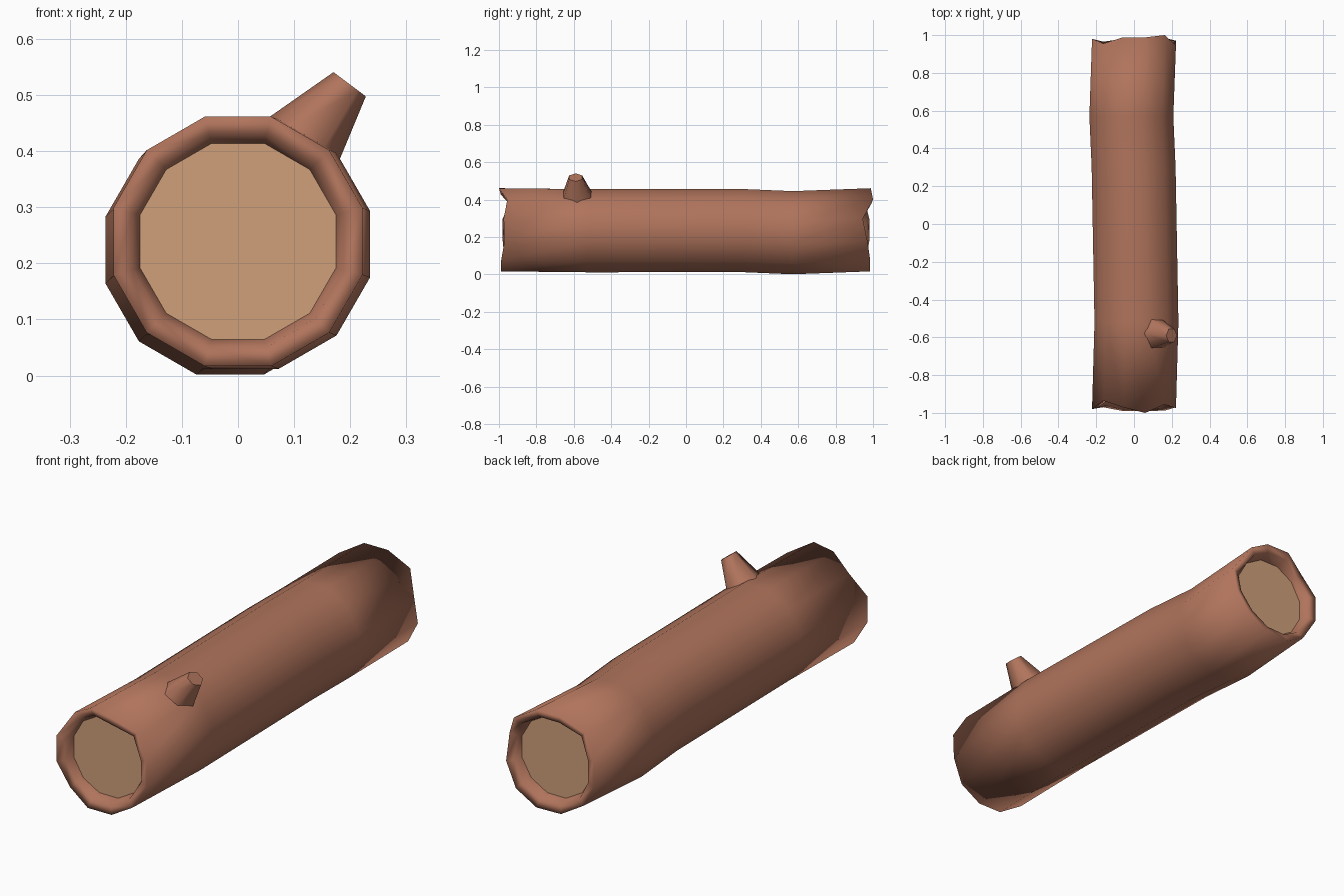
import bpy, bmesh, math
from mathutils import Vector

if "Cube" in bpy.data.objects:
    bpy.data.objects.remove(bpy.data.objects["Cube"])

SIDES = 12


def material(name, rgb):
    m = bpy.data.materials.new(name)
    m.use_nodes = True
    m.diffuse_color = (*rgb, 1)
    m.node_tree.nodes["Principled BSDF"].inputs["Base Color"].default_value = (*rgb, 1)
    return m


def finish(name, bm, mat, smooth):
    bmesh.ops.recalc_face_normals(bm, faces=bm.faces)
    mesh = bpy.data.meshes.new(name)
    bm.to_mesh(mesh)
    bm.free()
    mesh.materials.append(mat)
    for p in mesh.polygons:
        p.use_smooth = smooth
    ob = bpy.data.objects.new(name, mesh)
    bpy.context.collection.objects.link(ob)
    return ob


def ring(bm, x, z, radius, depths):
    """Twelve-sided ring around the y axis; depths gives y per corner."""
    step = math.tau / SIDES
    return [bm.verts.new((x + radius * math.cos((k + .5) * step), y,
                          z + radius * math.sin((k + .5) * step)))
            for k, y in enumerate(depths)]


def bridge(bm, a, b):
    n = len(a)
    for i in range(n):
        j = (i + 1) % n
        bm.faces.new((a[i], a[j], b[j], b[i]))


bark = material("bark brown", (.434, .174, .107))
wood = material("cut wood tan", (.63, .35, .195))

# Log trunk: jagged broken rims, gently bent body, recessed ends
MID_Z = .239
CAP_Y = .925
CAP_R = .181
front_notch = (.025, .045, 0, .03, .065, .02, .02, .03, .01, .01, .012, .03)
back_notch = (.055, 0, .012, .012, .045, .02, .02, .035, .02, .015, .015, .03)
front_y = [d - 1 for d in front_notch]
back_y = [1 - d for d in back_notch]

bm = bmesh.new()
rings = [ring(bm, 0, MID_Z, CAP_R, [-CAP_Y] * SIDES),
         ring(bm, 0, MID_Z, .195, [y + .01 for y in front_y]),
         ring(bm, 0, MID_Z, .23, front_y)]
for y, x, z in ((-.52, .013, .234), (.3, -.002, .235), (.57, -.014, .2235)):
    rings.append(ring(bm, x, z, .23, [y] * SIDES))
rings += [ring(bm, 0, MID_Z, .23, back_y),
          ring(bm, 0, MID_Z, .195, [y - .01 for y in back_y]),
          ring(bm, 0, MID_Z, CAP_R, [CAP_Y] * SIDES)]
for a, b in zip(rings, rings[1:]):
    bridge(bm, a, b)
finish("log_bark", bm, bark, True)

# Cut wood faces at both ends
for name, y in (("front_cut_face", -CAP_Y), ("back_cut_face", CAP_Y)):
    bm = bmesh.new()
    face = bm.faces.new(ring(bm, 0, MID_Z, CAP_R, [y] * SIDES))
    face.normal_update()
    if face.normal.y * y < 0:
        face.normal_flip()
    mesh_ob = bpy.data.meshes.new(name)
    bm.to_mesh(mesh_ob)
    bm.free()
    mesh_ob.materials.append(wood)
    bpy.context.collection.objects.link(bpy.data.objects.new(name, mesh_ob))

# Branch stub: tapered six-sided stump rising from the upper left
across = Vector((.8, 0, -.6))
along = Vector((0, 1, 0))


def stub_ring(bm, centre, wide, long):
    return [bm.verts.new(Vector(centre) + across * wide * math.cos(i * math.tau / 6)
                         + along * long * math.sin(i * math.tau / 6))
            for i in range(6)]


bm = bmesh.new()
base = stub_ring(bm, (.115, -.58, .415), .075, .09)
tip = stub_ring(bm, (.199, -.59, .519), .036, .04)
bridge(bm, base, tip)
bm.faces.new(tip)
bm.faces.new(base)
stub = finish("branch_stub", bm, bark, True)
bpy.ops.object.select_all(action="DESELECT")
stub.select_set(True)
bpy.context.view_layer.objects.active = stub
bpy.ops.object.shade_smooth_by_angle(angle=math.radians(65))
